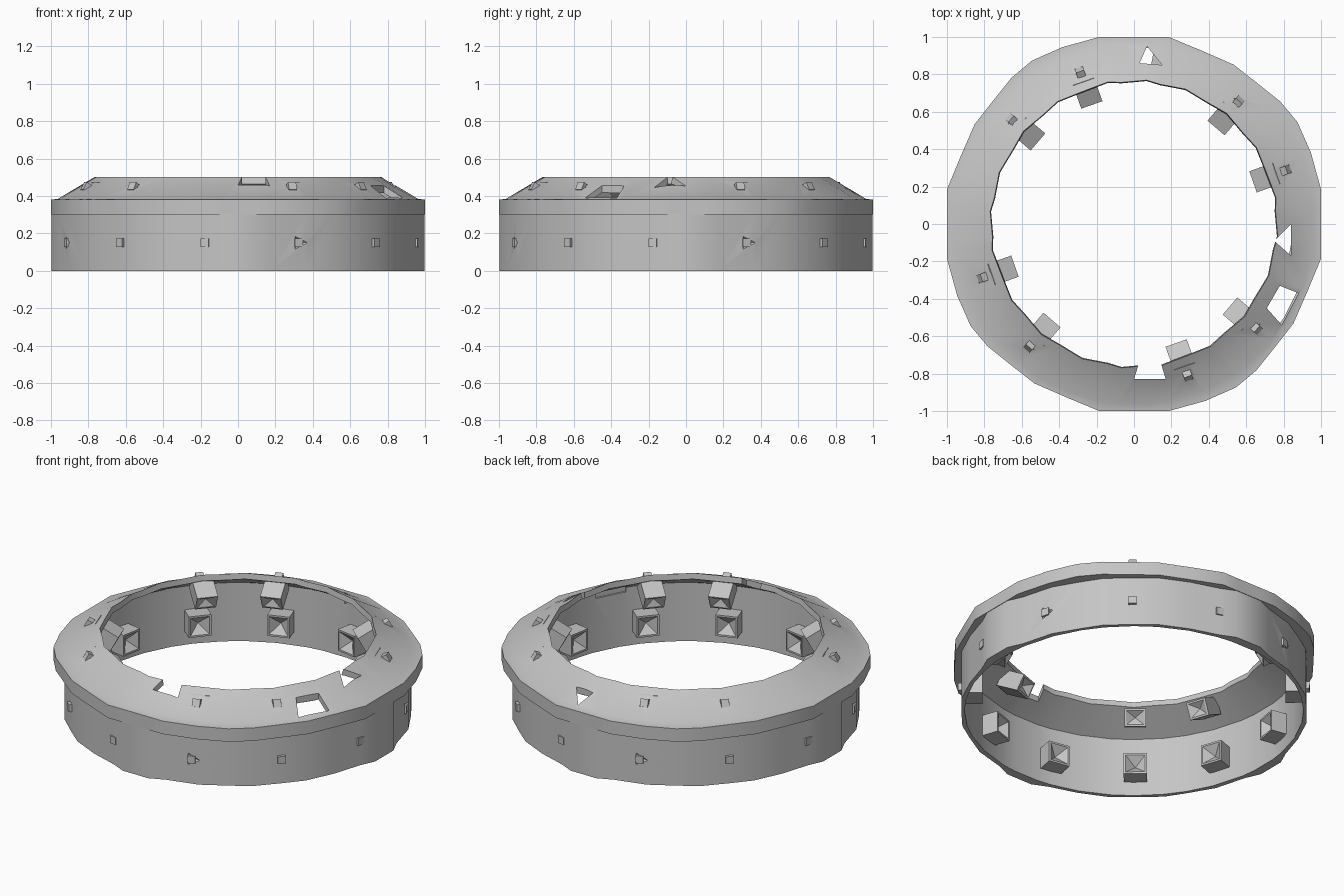
import bpy, bmesh, math
from mathutils import Matrix, Vector

cube = bpy.data.objects.get("Cube")
if cube:
    bpy.data.objects.remove(cube)

GREY = (0.56, 0.56, 0.56, 1)
mat = bpy.data.materials.new("plain grey")
mat.use_nodes = True
mat.diffuse_color = GREY
mat.node_tree.nodes["Principled BSDF"].inputs["Base Color"].default_value = GREY


def finish(bm, name):
    bmesh.ops.recalc_face_normals(bm, faces=bm.faces)
    mesh = bpy.data.meshes.new(name)
    bm.to_mesh(mesh)
    bm.free()
    mesh.materials.append(mat)
    ob = bpy.data.objects.new(name, mesh)
    bpy.context.collection.objects.link(ob)
    return ob


def frame(deg, r, z, tilt=0):
    """Local x points outward, y along the ring, z up; tilt raises x."""
    return (Matrix.Rotation(math.radians(deg), 4, 'Z') @ Matrix.Translation((r, 0, z))
            @ Matrix.Rotation(math.radians(-tilt), 4, 'Y'))


def block(bm, mtx, size, pit=0):
    """Box whose inward face may sink to a pointed pit."""
    verts = bmesh.ops.create_cube(bm, size=1, matrix=mtx @ Matrix.Diagonal((*size, 1)))["verts"]
    if pit:
        inward = -(mtx.to_3x3() @ Vector((1, 0, 0)))
        faces = {f for v in verts for f in v.link_faces}
        bm.normal_update()
        face = max(faces, key=lambda f: f.normal.dot(inward))
        bmesh.ops.inset_region(bm, faces=[face], thickness=0.015)
        bmesh.ops.poke(bm, faces=[face], offset=-pit)


# Uneven ring: (angle, flange radius, wall radius) for one quarter
QUARTER = [(5, 1.003, 1.0), (10.5, 1.017, 0.972), (22, 1.02, 0.975), (32, 1.03, 0.965),
           (40, 1.02, 0.972), (50, 1.0, 0.963), (58, 1.005, 0.972), (69, 0.995, 0.967),
           (79.5, 1.017, 0.972), (85, 1.003, 1.0)]
bm = bmesh.new()
loops = []
for q in range(4):
    for i, (deg, fl, wall) in enumerate(QUARTER):
        lip = 0.76 + 0.012 * (i % 2)
        profile = [(wall, 0), (wall, 0.3), (fl, 0.3), (fl, 0.38), (0.965, 0.385),
                   (lip, 0.5), (lip - 0.005, 0.465), (0.945, 0.36), (0.945, 0)]
        turn = Matrix.Rotation(math.radians(deg + 90 * q), 3, 'Z')
        loops.append([bm.verts.new(turn @ Vector((r, 0, z))) for r, z in profile])
for a, b in zip(loops, loops[1:] + loops[:1]):
    for j in range(len(a)):
        k = (j + 1) % len(a)
        bm.faces.new((a[j], b[j], b[k], a[k]))
ring = finish(bm, "ring_shell")

LOWER = [19.5 + 30 * i for i in range(12)]
UPPER = [a + 90 * q for q in range(4) for a in (19.5, 49.5)]

# Cutters: ragged holes through the sloping top and dents around the bolts
HOLES = [
    [(0.04, -0.7), (0.13, -0.7), (0.17, -0.83), (0.0, -0.83)],
    [(0.75, -0.09), (0.84, -0.17), (0.84, 0.0)],
    [(0.71, -0.45), (0.79, -0.54), (0.88, -0.37), (0.78, -0.33)],
    [(0.03, 0.86), (0.15, 0.85), (0.07, 0.95)],
]
bm = bmesh.new()
for hole in HOLES:
    face = bm.faces.new([bm.verts.new((x, y, 0.33)) for x, y in hole])
    new = bmesh.ops.extrude_face_region(bm, geom=[face])["geom"]
    bmesh.ops.translate(bm, vec=(0, 0, 0.3), verts=[v for v in new if isinstance(v, bmesh.types.BMVert)])


def dent(mtx, radius, depth):
    # Three-sided spike that points inward
    spike = Matrix.Rotation(math.radians(-90), 4, 'Y')
    bmesh.ops.create_cone(bm, cap_ends=True, segments=3, radius1=radius, radius2=0.001,
                          depth=depth, matrix=mtx @ spike)


for a in UPPER:
    dent(frame(a, 0.86, 0.448, 58), 0.07, 0.04)
for a in LOWER[::3]:
    dent(frame(a, 0.967, 0.15), 0.07, 0.035)
cutter = finish(bm, "hole_cutter")
cutter.hide_render = True
mod = ring.modifiers.new("holes", 'BOOLEAN')
mod.operation = 'DIFFERENCE'
mod.solver = 'EXACT'
mod.object = cutter
bpy.context.view_layer.objects.active = ring
bpy.ops.object.modifier_apply(modifier=mod.name)
bpy.data.objects.remove(cutter)

# Square nuts on the inside of the wall
bm = bmesh.new()
for a in LOWER:
    block(bm, frame(a, 0.9, 0.15), (0.11, 0.13, 0.13), 0.05)
finish(bm, "wall_nuts")

# Small bolt ends on the outside of the wall
bm = bmesh.new()
for a in LOWER:
    block(bm, frame(a, 0.955, 0.15), (0.05, 0.045, 0.045))
finish(bm, "wall_bolts")

# Brackets hanging inside the lip
bm = bmesh.new()
for a in UPPER:
    block(bm, frame(a, 0.765, 0.395, 28), (0.15, 0.12, 0.1), 0.03)
finish(bm, "lip_brackets")

# Small bolt ends on the sloping top
bm = bmesh.new()
for a in UPPER:
    block(bm, frame(a, 0.84, 0.435, 28), (0.08, 0.045, 0.045))
finish(bm, "slope_bolts")

# Smooth shading on the ring only, with crisp corners
bpy.ops.object.select_all(action='DESELECT')
ring.select_set(True)
bpy.context.view_layer.objects.active = ring
bpy.ops.object.shade_smooth_by_angle(angle=math.radians(30))
